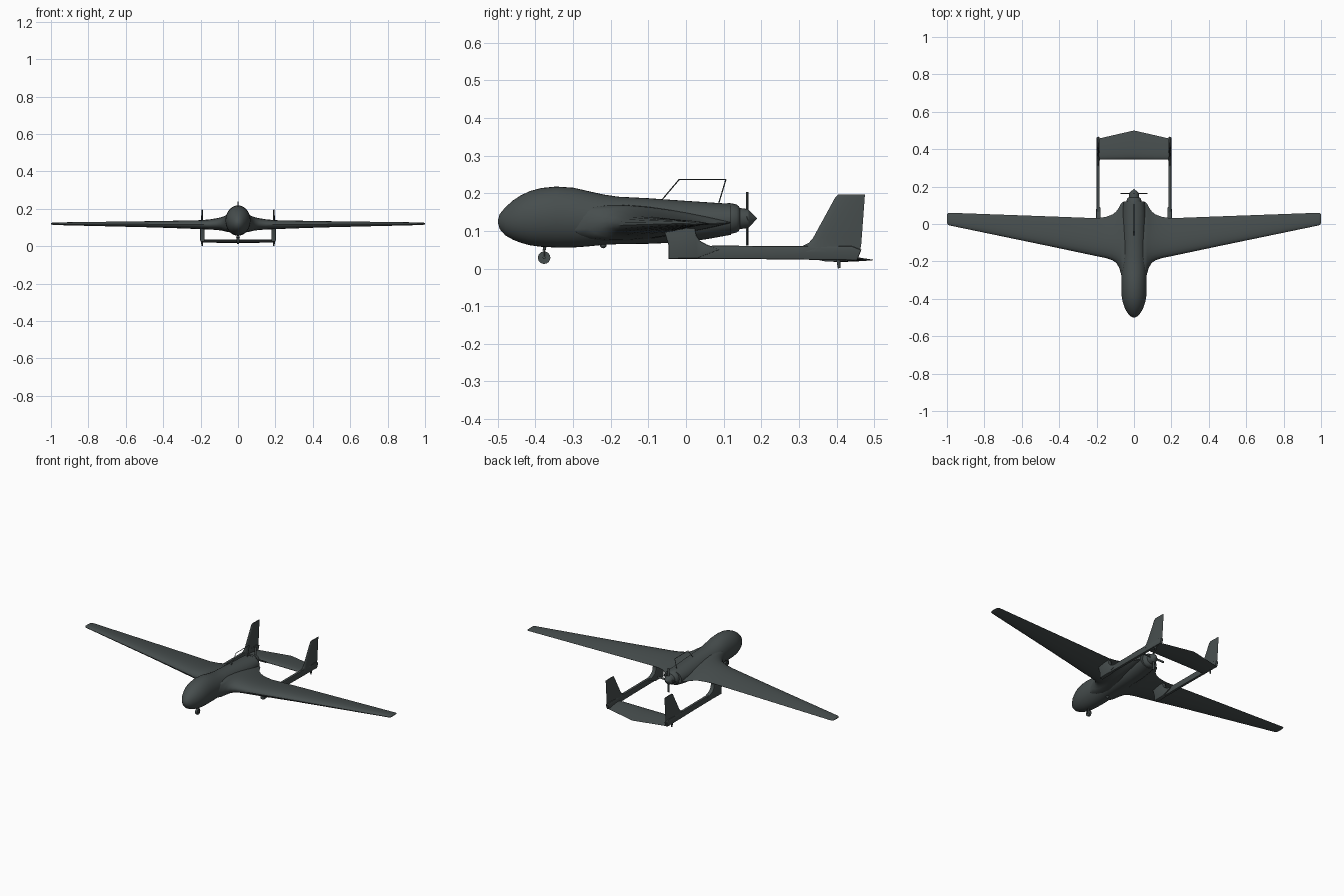
import bpy, bmesh, math
from mathutils import Vector, Matrix

if "Cube" in bpy.data.objects:
    bpy.data.objects.remove(bpy.data.objects["Cube"])

mat = bpy.data.materials.new("dark_slate_grey")
mat.diffuse_color = (0.062, 0.075, 0.075, 1)
mat.use_nodes = True
mat.node_tree.nodes["Principled BSDF"].inputs["Base Color"].default_value = mat.diffuse_color


def finish(name, bm, angle=40, mirror=False):
    bmesh.ops.recalc_face_normals(bm, faces=bm.faces)
    me = bpy.data.meshes.new(name)
    bm.to_mesh(me)
    bm.free()
    me.materials.append(mat)
    ob = bpy.data.objects.new(name, me)
    bpy.context.collection.objects.link(ob)
    if mirror:
        ob.modifiers.new("mirror", 'MIRROR')
    bpy.ops.object.select_all(action='DESELECT')
    ob.select_set(True)
    bpy.context.view_layer.objects.active = ob
    bpy.ops.object.shade_smooth_by_angle(angle=math.radians(angle))
    return ob


def loft(name, rings, angle=40, mirror=False):
    bm = bmesh.new()
    rows = [[bm.verts.new(p) for p in r] for r in rings]
    n = len(rows[0])
    for a, b in zip(rows, rows[1:]):
        for i in range(n):
            j = (i + 1) % n
            bm.faces.new((a[i], a[j], b[j], b[i]))
    bm.faces.new(rows[0])
    bm.faces.new(rows[-1])
    return finish(name, bm, angle, mirror)


def foil(y0, y1, th, n=12):
    """closed aerofoil section as (y, offset) pairs"""
    def half(t):
        return th * (2.97 * math.sqrt(t) - 1.26 * t - 3.516 * t**2 + 2.843 * t**3 - 1.015 * t**4) / 2
    ts = [(1 - math.cos(math.pi * i / n)) / 2 for i in range(n + 1)]
    up = [(y0 + (y1 - y0) * t, half(t)) for t in ts]
    return up + [(y, -h) for y, h in up[-1:0:-1]]


def ellipse(y, zc, rx, rz, n=36):
    return [(rx * math.cos(2 * math.pi * i / n), y, zc + rz * math.sin(2 * math.pi * i / n)) for i in range(n)]


def slab(name, pts, x, half, bevel):
    """side-view outline given thickness, on both sides of the aircraft"""
    bm = bmesh.new()
    f = bm.faces.new([bm.verts.new((x - half, y, z)) for y, z in pts])
    ext = bmesh.ops.extrude_face_region(bm, geom=[f])
    bmesh.ops.translate(bm, vec=(2 * half, 0, 0), verts=[v for v in ext["geom"] if isinstance(v, bmesh.types.BMVert)])
    long_edges = [e for e in bm.edges if abs(e.verts[0].co.x - e.verts[1].co.x) < 1e-6]
    bmesh.ops.bevel(bm, geom=long_edges, offset=bevel, segments=2, affect='EDGES', profile=0.5)
    return finish(name, bm, 40, True)


def rod(bm, a, b, r, n=10, r2=None):
    a, b = Vector(a), Vector(b)
    m = Matrix.Translation((a + b) / 2) @ (b - a).to_track_quat('Z', 'Y').to_matrix().to_4x4()
    bmesh.ops.create_cone(bm, cap_ends=True, segments=n, radius1=r, radius2=r if r2 is None else r2,
                          depth=(b - a).length, matrix=m)


# fuselage: y, bottom, top, half width
body = [(-.4995, .121, .129, .004), (-.495, .105, .145, .017), (-.48, .088, .163, .031), (-.46, .077, .181, .044),
        (-.44, .069, .194, .053), (-.415, .062, .206, .061), (-.385, .058, .214, .066), (-.345, .056, .218, .067),
        (-.3, .056, .215, .067), (-.26, .059, .206, .067), (-.22, .063, .197, .066), (-.18, .065, .191, .064),
        (-.1, .066, .187, .062), (0, .07, .18, .061), (.06, .079, .176, .06), (.12, .09, .172, .056)]
loft("fuselage", [ellipse(y, (b + t) / 2, w, (t - b) / 2) for y, b, t, w in body])

# wing with blended root: x, leading edge, trailing edge, height, thickness
span = [(.03, -.33, .118, .122, .1), (.06, -.31, .117, .122, .092), (.07, -.265, .108, .121, .084),
        (.08, -.232, .088, .12, .077), (.095, -.208, .067, .119, .07), (.115, -.194, .051, .118, .063),
        (.15, -.182, .038, .116, .055), (.2, -.172, .031, .115, .048), (.45, -.119, .0405, .117, .034),
        (.985, -.008, .06, .12, .014), (.995, -.004, .058, .12, .01), (1, .004, .053, .12, .004)]
full = [(-s[0],) + s[1:] for s in span[::-1]] + span
loft("wing", [[(x, y, z + h) for y, h in foil(a, b, t)] for x, a, b, z, t in full])

# tail booms and the pylons joining them to the wing
slab("tail_boom", [(-.045, .026), (.2, .025), (.455, .022), (.466, .05), (.44, .06), (.3, .06), (.075, .061), (-.04, .055)],
     .192, .008, .004)
slab("wing_pylon", [(-.06, .105), (-.046, .06), (-.046, .026), (.03, .027), (.09, .05), (.055, .064), (.037, .074),
                    (.028, .088), (.024, .108)], .19, .012, .004)

# fins: height, leading edge, trailing edge, thickness
fins = [(.045, .29, .462, .018), (.06, .31, .465, .015), (.068, .326, .466, .013), (.082, .338, .467, .012),
        (.19, .397, .475, .008), (.197, .405, .475, .005)]
loft("tail_fin", [[(.192 + h, y, z) for y, h in foil(a, b, t, 8)] for z, a, b, t in fins], 40, True)

# tailplane with pointed trailing edge
loft("tailplane", [[(x, y, .029 + h - .006 * (y - .345) / .15) for y, h in foil(.346, e, .018, 10)]
                   for x, e in ((-.192, .456), (0, .5), (.192, .456))])

# engine cowl and spinner
cowl = [(.11, .042), (.123, .04), (.135, .037), (.14, .033), (.143, .028), (.158, .026), (.166, .024), (.178, .012), (.188, .001)]
loft("engine_and_spinner", [ellipse(y, .133, r, r, 24) for y, r in cowl], 30)

# propeller blades
bm = bmesh.new()
for k in range(4):
    rot = Matrix.Translation((0, .163, .133)) @ Matrix.Rotation(k * math.pi / 2, 4, 'Y')
    blade = bmesh.ops.create_cube(bm, size=1, matrix=rot @ Matrix.Translation((0, 0, .041))
                                  @ Matrix.Rotation(.3, 4, 'Z') @ Matrix.Diagonal((.011, .003, .06, 1)))
finish("propeller", bm)

# wire antenna over the rear fuselage
bm = bmesh.new()
path = [(0, -.062, .185), (0, -.018, .237), (0, .106, .237), (0, .086, .17)]
for a, b in zip(path, path[1:]):
    rod(bm, a, b, .0016, 8)
finish("wire_antenna", bm)

# nose gear
bm = bmesh.new()
rod(bm, (-.006, -.377, .029), (.006, -.377, .029), .0165, 24)
finish("nose_wheel", bm)
bm = bmesh.new()
for s in (-1, 1):
    rod(bm, (s * .009, -.377, .026), (s * .009, -.377, .05), .002)
rod(bm, (-.011, -.377, .029), (.011, -.377, .029), .004)
rod(bm, (-.011, -.377, .049), (.011, -.377, .049), .0025)
rod(bm, (0, -.377, .048), (0, -.372, .075), .004)
finish("nose_strut", bm)

# belly sensor and tail skids
bm = bmesh.new()
bmesh.ops.create_uvsphere(bm, u_segments=16, v_segments=10, radius=.009, matrix=Matrix.Translation((0, -.22, .063)))
finish("belly_sensor", bm)
bm = bmesh.new()
rod(bm, (.192, .407, .001), (.192, .405, .026), .0035, 12, .006)
finish("tail_skid", bm, 40, True)
